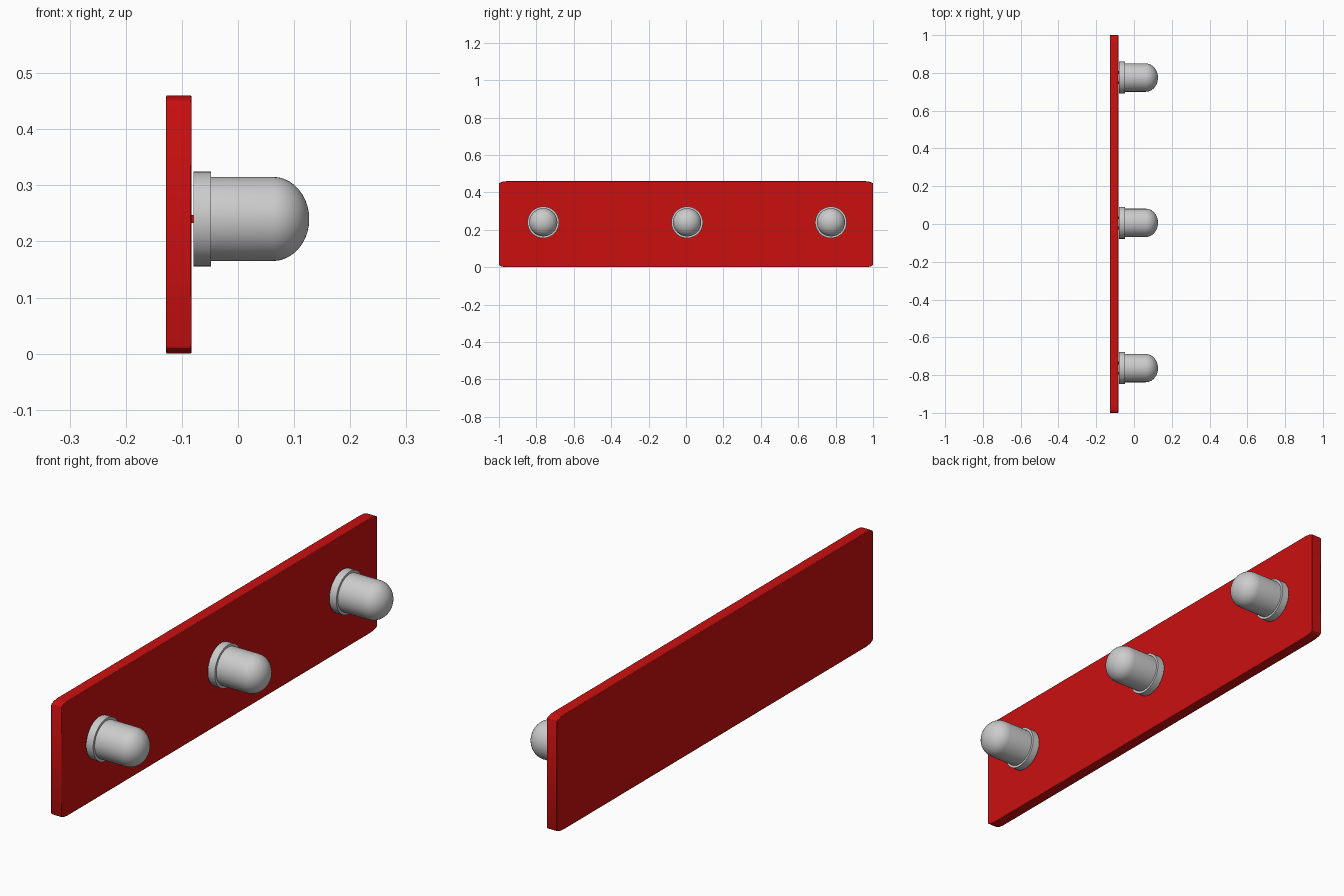
import bpy, bmesh
from math import sin, cos, pi, radians

if "Cube" in bpy.data.objects:
    bpy.data.objects.remove(bpy.data.objects["Cube"])

BULB_Z = 0.24
BULB_YS = (-0.763, 0.006, 0.775)

red = bpy.data.materials.new("red")
red.diffuse_color = (0.6, 0.005, 0.005, 1)
red.use_nodes = True
red.node_tree.nodes["Principled BSDF"].inputs["Base Color"].default_value = red.diffuse_color


def finish(name, bm, mat=None, angle=30):
    bmesh.ops.recalc_face_normals(bm, faces=bm.faces)
    me = bpy.data.meshes.new(name)
    bm.to_mesh(me)
    bm.free()
    ob = bpy.data.objects.new(name, me)
    bpy.context.collection.objects.link(ob)
    if mat:
        me.materials.append(mat)
    bpy.ops.object.select_all(action='DESELECT')
    bpy.context.view_layer.objects.active = ob
    ob.select_set(True)
    bpy.ops.object.shade_smooth_by_angle(angle=radians(angle))
    return ob


def board(x0, x1, height, ry, rz, steps=6):
    # Flat plate with shallow elliptical corners, extruded along x
    bm = bmesh.new()
    verts = []
    corners = ((1, 1), (-1, 1), (-1, -1), (1, -1))
    for q, (sy, sz) in enumerate(corners):
        for i in range(steps + 1):
            a = (q + i / steps) * pi / 2
            y = sy * (1 - ry) + ry * cos(a)
            z = height / 2 + sz * (height / 2 - rz) + rz * sin(a)
            verts.append(bm.verts.new((x0, y, z)))
    face = bm.faces.new(verts)
    ext = bmesh.ops.extrude_face_region(bm, geom=[face])
    moved = [g for g in ext["geom"] if isinstance(g, bmesh.types.BMVert)]
    bmesh.ops.translate(bm, vec=(x1 - x0, 0, 0), verts=moved)
    ob = finish("board", bm, red)
    bev = ob.modifiers.new("edge_softening", 'BEVEL')
    bev.width = 0.002
    bev.segments = 2
    bev.limit_method = 'ANGLE'
    bev.angle_limit = radians(60)


def bulb(name, y, segments=48):
    # Flange, straight barrel and rounded tip, lathed around x
    profile = [(-0.079, 0), (-0.079, 0.0845), (-0.048, 0.0845), (-0.048, 0.075)]
    n = 10
    for i in range(n + 1):
        a = i / n * pi / 2
        r = 0.075 * cos(a) if i < n else 0
        profile.append((0.062 + 0.065 * sin(a), r))
    bm = bmesh.new()
    vs = [bm.verts.new((x, y, BULB_Z + r)) for x, r in profile]
    edges = [bm.edges.new(p) for p in zip(vs, vs[1:])]
    bmesh.ops.spin(bm, geom=vs + edges, cent=(0, y, BULB_Z), axis=(1, 0, 0),
                   angle=2 * pi, steps=segments)
    bmesh.ops.remove_doubles(bm, verts=bm.verts, dist=1e-5)
    finish(name, bm)


def lead(name, y):
    # Short square stub joining bulb and board
    bm = bmesh.new()
    bmesh.ops.create_cube(bm, size=1)
    for v in bm.verts:
        v.co = (-0.082 + v.co.x * 0.008, y + v.co.y * 0.014, BULB_Z + v.co.z * 0.014)
    finish(name, bm, red)


board(-0.128, -0.083, 0.46, 0.05, 0.014)
for i, y in enumerate(BULB_YS, 1):
    bulb(f"bulb_{i}", y)
    for side, dy in (("left", -0.027), ("right", 0.027)):
        lead(f"lead_{i}_{side}", y + dy)
